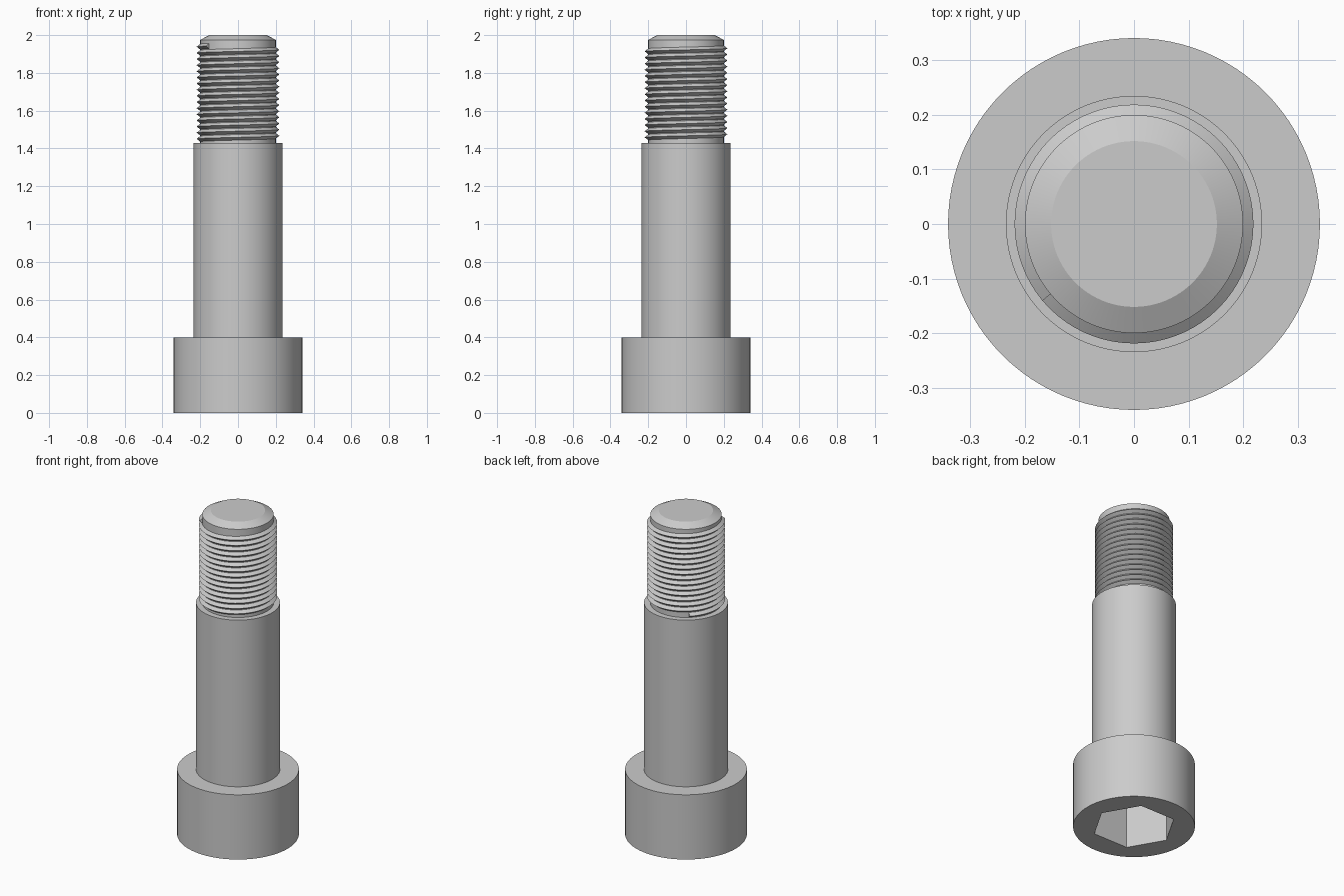
import bpy, bmesh, math

if "Cube" in bpy.data.objects:
    bpy.data.objects.remove(bpy.data.objects["Cube"])

SEG = 96
steel = bpy.data.materials.new("plain steel grey")
steel.diffuse_color = (0.6, 0.6, 0.6, 1)
steel.use_nodes = True
steel.node_tree.nodes["Principled BSDF"].inputs["Base Color"].default_value = steel.diffuse_color


def circle(r, z):
    return [(r * math.cos(2 * math.pi * i / SEG), r * math.sin(2 * math.pi * i / SEG), z)
            for i in range(SEG)]


def hexagon(r, z):
    # hexagon with corners on the x axis, sampled to match the circles
    pts = []
    for i in range(SEG):
        a = 2 * math.pi * i / SEG
        off = a % (math.pi / 3) - math.pi / 6
        d = r * math.cos(math.pi / 6) / math.cos(off)
        pts.append((d * math.cos(a), d * math.sin(a), z))
    return pts


def finish(name, bm):
    me = bpy.data.meshes.new(name)
    bm.to_mesh(me)
    bm.free()
    me.materials.append(steel)
    for p in me.polygons:
        p.use_smooth = True
    me.set_sharp_from_angle(angle=math.radians(25))
    ob = bpy.data.objects.new(name, me)
    bpy.context.collection.objects.link(ob)
    return ob


def loft(name, rings, cap_first=False, cap_last=False):
    bm = bmesh.new()
    vs = [[bm.verts.new(p) for p in ring] for ring in rings]
    for a, b in zip(vs, vs[1:]):
        for i in range(SEG):
            j = (i + 1) % SEG
            bm.faces.new((a[i], a[j], b[j], b[i]))
    if cap_first:
        bm.faces.new(vs[0][::-1])
    if cap_last:
        bm.faces.new(vs[-1])
    return finish(name, bm)


# Head with a hex socket in its underside
loft("head", [hexagon(0.236, 0.27), hexagon(0.236, 0), circle(0.341, 0),
              circle(0.341, 0.4), circle(0.235, 0.4)], cap_first=True)

# Smooth shoulder
loft("shoulder", [circle(0.235, 0.4), circle(0.235, 1.43), circle(0.2, 1.43)])

# Threaded core with chamfered tip
loft("core_and_tip", [circle(0.2, 1.43), circle(0.2, 1.975), circle(0.152, 2.0)],
     cap_last=True)

# Helical thread ridge, right-handed
PITCH, TURNS, START = 0.0325, 15.26, math.radians(130)
bm = bmesh.new()
steps = int(TURNS * 72)
prev = None
for k in range(steps + 1):
    t = k / 72
    a = START + 2 * math.pi * t
    z = 1.43 + PITCH * t
    row = [bm.verts.new((r * math.cos(a), r * math.sin(a), z + dz))
           for r, dz in ((0.198, 0), (0.219, PITCH / 2), (0.198, PITCH))]
    if prev:
        for n in range(2):
            bm.faces.new((prev[n], row[n], row[n + 1], prev[n + 1]))
    else:
        bm.faces.new(row)
    prev = row
bm.faces.new(prev[::-1])
finish("thread", bm)
